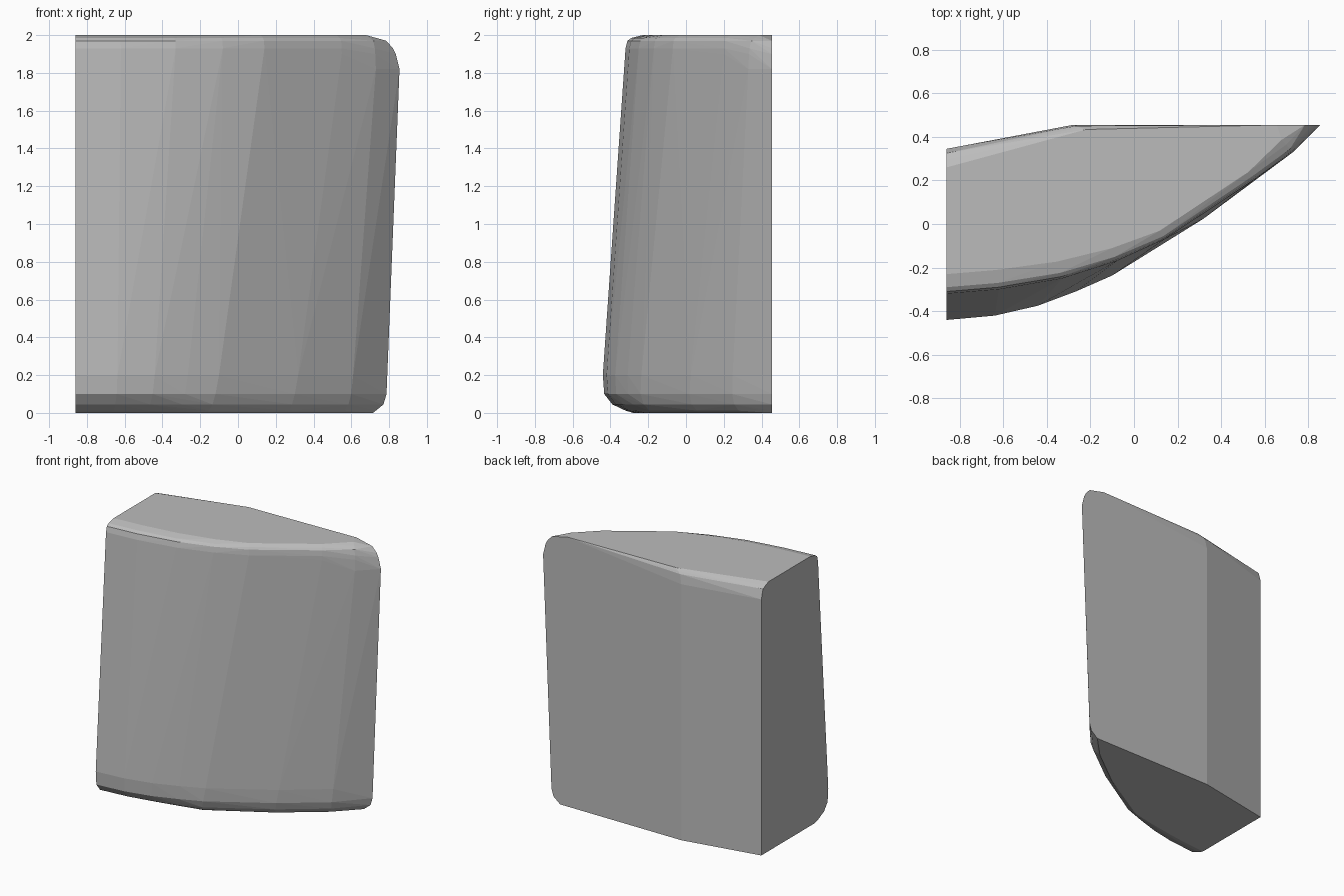
import bpy, bmesh
from mathutils import Vector

if "Cube" in bpy.data.objects:
    bpy.data.objects.remove(bpy.data.objects["Cube"])

# Curved front edge near the bottom and near the top, left end to right end
LOW = [(-.86, -.45), (-.64, -.43), (-.45, -.385), (-.28, -.32),
       (-.12, -.25), (.30, .01), (.60, .24), (.785, .455)]
HIGH = [(-.86, -.32), (-.62, -.30), (-.33, -.25), (-.08, -.17),
        (.14, -.07), (.55, .20), (.73, .33), (.855, .455)]
LEFT_WEIGHT = [1, 1, .9, .7, .5, .4, .3, 0]
RIGHT_WEIGHT = [0, 0, 0, 0, 0, .05, .25, 1]

# Level height, left front inset, right end inset, back left corner inset
LEVELS = [(0, .17, .07, 0), (.012, .13, .055, 0), (.045, .06, .015, 0),
          (.10, .015, 0, 0), (.20, 0, 0, 0), (1.82, 0, 0, 0),
          (1.90, 0, .02, 0), (1.93, 0, .035, .01), (1.97, .01, .07, .02),
          (1.985, .03, .15, .05), (2.0, .09, .20, .085)]


def ring(z, left, right, back):
    """Outline of the block at one height."""
    t = min(max((z - .07) / 1.75, 0), 1)
    points = []
    last = len(LOW) - 1
    for i, (a, b) in enumerate(zip(LOW, HIGH)):
        p = Vector(a).lerp(Vector(b), t)
        if i == 0:
            inward = Vector((0, 1))
        elif i == last:
            inward = Vector((-1, 0))
        else:
            d = Vector(LOW[i + 1]) - Vector(LOW[i - 1])
            inward = Vector((-d.y, d.x)).normalized()
        p += inward * (left * LEFT_WEIGHT[i] + right * RIGHT_WEIGHT[i])
        points.append((max(p.x, -.86), min(p.y, .455), z))
    # Flat back with a bevelled left corner
    points += [(-.28 + back * .7, .455 - back * .25, z), (-.86, .345 - back, z)]
    return points


# Rounded block, wrapped around its outlines
bm = bmesh.new()
for level in LEVELS:
    for co in ring(*level):
        bm.verts.new(co)
result = bmesh.ops.convex_hull(bm, input=bm.verts[:])
loose = [v for v in bm.verts if not v.link_faces]
bmesh.ops.delete(bm, geom=loose, context='VERTS')
bmesh.ops.dissolve_limit(bm, angle_limit=.01, verts=bm.verts[:], edges=bm.edges[:])
bmesh.ops.recalc_face_normals(bm, faces=bm.faces[:])

mesh = bpy.data.meshes.new("stone_block")
bm.to_mesh(mesh)
bm.free()
block = bpy.data.objects.new("stone_block", mesh)
bpy.context.collection.objects.link(block)

grey = bpy.data.materials.new("stone grey")
grey.diffuse_color = (.5, .5, .5, 1)
grey.use_nodes = True
grey.node_tree.nodes["Principled BSDF"].inputs["Base Color"].default_value = grey.diffuse_color
mesh.materials.append(grey)
